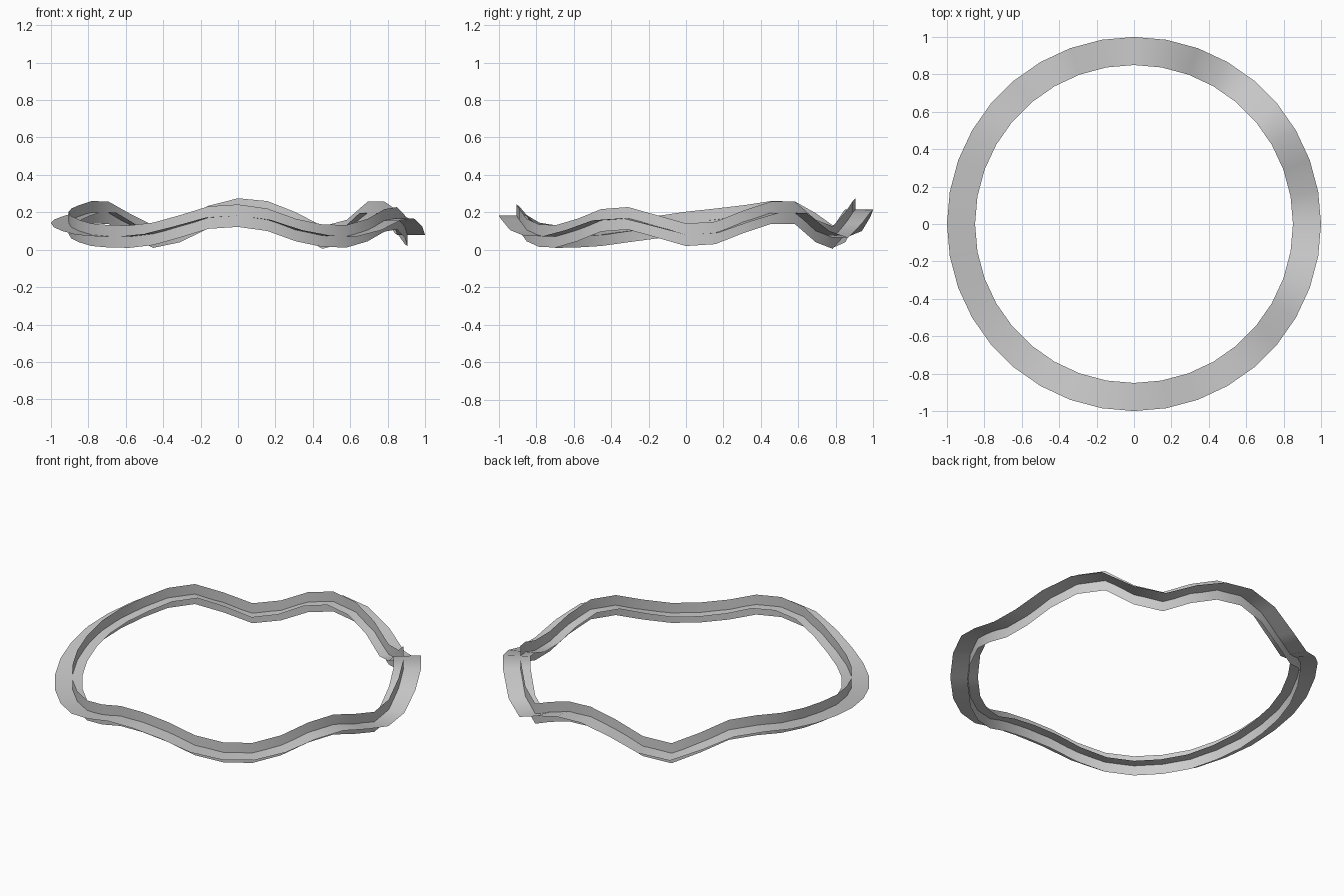
import bpy, bmesh
from math import cos, sin, radians

if "Cube" in bpy.data.objects:
    bpy.data.objects.remove(bpy.data.objects["Cube"])

# Height of the ring's centre line every 10 degrees, counter-clockwise from +x
HEIGHTS = [.08, .09, .15, .197, .197, .10, .065, .14, .20, .215, .175, .10,
           .07, .135, .198, .20, .178, .16, .143, .12, .10, .08, .072, .07,
           .085, .125, .172, .182, .16, .105, .075, .072, .105, .157, .168, .125]
HALF_HEIGHT = 0.06
WALL_RADIUS = 0.905


def wavy_band(name, profile):
    """Sweep an open (radius, z offset) profile round the wavy ring."""
    bm = bmesh.new()
    n = len(HEIGHTS)
    rings = []
    for i, h in enumerate(HEIGHTS):
        a = radians(360 * i / n)
        rings.append([bm.verts.new((r * cos(a), r * sin(a), max(0, h + dz)))
                      for r, dz in profile])
    for i in range(n):
        a, b = rings[i], rings[(i + 1) % n]
        for j in range(len(profile) - 1):
            bm.faces.new((a[j], a[j + 1], b[j + 1], b[j]))
    mesh = bpy.data.meshes.new(name)
    bm.to_mesh(mesh)
    bm.free()
    for p in mesh.polygons:
        p.use_smooth = True
    obj = bpy.data.objects.new(name, mesh)
    bpy.context.collection.objects.link(obj)
    return obj


# Flat band, lying level across the ring
wavy_band("flat_band", [(0.85, 0), (1.0, 0)])

# Upright band, crossing the flat band
wavy_band("upright_band", [(WALL_RADIUS, HALF_HEIGHT), (WALL_RADIUS, -HALF_HEIGHT)])
